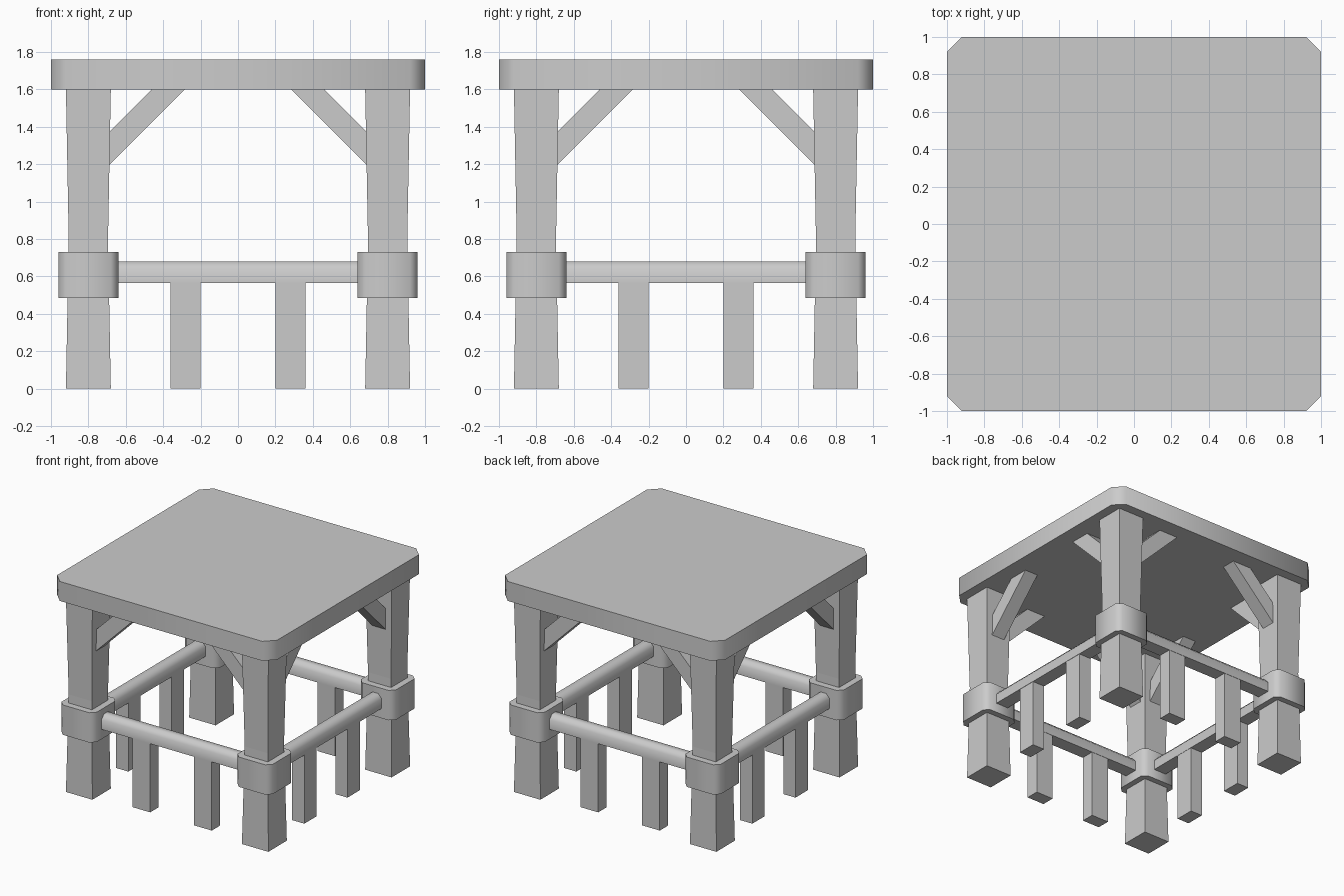
import bpy, math
from mathutils import Matrix

if "Cube" in bpy.data.objects:
    bpy.data.objects.remove(bpy.data.objects["Cube"])


def loft(name, rings, smooth=False):
    """Closed solid through a list of matching rings of 3D points."""
    n = len(rings[0])
    verts = [p for r in rings for p in r]
    faces = [tuple(reversed(range(n))),
             tuple(range((len(rings) - 1) * n, len(rings) * n))]
    for k in range(len(rings) - 1):
        for i in range(n):
            j = (i + 1) % n
            faces.append((k * n + i, k * n + j, (k + 1) * n + j, (k + 1) * n + i))
    me = bpy.data.meshes.new(name)
    me.from_pydata(verts, [], faces)
    ob = bpy.data.objects.new(name, me)
    bpy.context.collection.objects.link(ob)
    if smooth:
        bpy.ops.object.select_all(action='DESELECT')
        ob.select_set(True)
        bpy.context.view_layer.objects.active = ob
        bpy.ops.object.shade_smooth_by_angle(angle=math.radians(50))
    return ob


def square(cx, cy, h, z, c=0.0):
    """Square ring of half width h, with optional corner cut c."""
    if c:
        pts = [(h, -h + c), (h, h - c), (h - c, h), (-h + c, h),
               (-h, h - c), (-h, -h + c), (-h + c, -h), (h - c, -h)]
    else:
        pts = [(h, -h), (h, h), (-h, h), (-h, -h)]
    return [(cx + x, cy + y, z) for x, y in pts]


# Table top with cut corners
loft("table_top", [square(0, 0, 1, z, 0.08) for z in (1.6, 1.76)], True)

# Legs with a slight waist, and their collars
for sx in (-1, 1):
    for sy in (-1, 1):
        x, y = 0.8 * sx, 0.8 * sy
        loft("leg", [square(x, y, h, z) for h, z in
                     ((0.12, 0), (0.105, 0.8), (0.12, 1.6))])
        loft("leg_collar", [square(x, y, 0.16, z, 0.04) for z in (0.485, 0.73)], True)

# Each side: rail, two short posts, two diagonal braces
rail = [(-0.8575, 0.565), (-0.7425, 0.565), (-0.7425, 0.645),
        (-0.775, 0.68), (-0.825, 0.68), (-0.8575, 0.645)]
brace = [(0.69, 1.2), (0.72, 1.2), (0.72, 1.6), (0.45, 1.6), (0.28, 1.6)]
brace = [(0.69, 1.195), (0.69, 1.37), (0.455, 1.605), (0.28, 1.605)]
for k, side in enumerate(("front", "right", "back", "left")):
    turn = Matrix.Rotation(k * math.pi / 2, 4, 'Z')
    parts = [loft(side + "_rail", [[(x, y, z) for y, z in rail] for x in (-0.68, 0.68)], True)]
    for s in (-1, 1):
        parts.append(loft(side + "_short_post", [
            [(s * 0.28 + dx, -0.8 + dy, z) for dx, dy in
             ((0.08, -0.055), (0.08, 0.055), (-0.08, 0.055), (-0.08, -0.055))]
            for z in (0, 0.57)]))
        pts = brace if s > 0 else [(-x, z) for x, z in reversed(brace)]
        parts.append(loft(side + "_brace", [[(x, y, z) for x, z in pts]
                                            for y in (-0.74, -0.86)]))
    for ob in parts:
        ob.data.transform(turn)

# Make every surface face outwards
import bmesh
for ob in bpy.data.objects:
    bm = bmesh.new()
    bm.from_mesh(ob.data)
    bmesh.ops.recalc_face_normals(bm, faces=bm.faces)
    bm.to_mesh(ob.data)
    bm.free()
